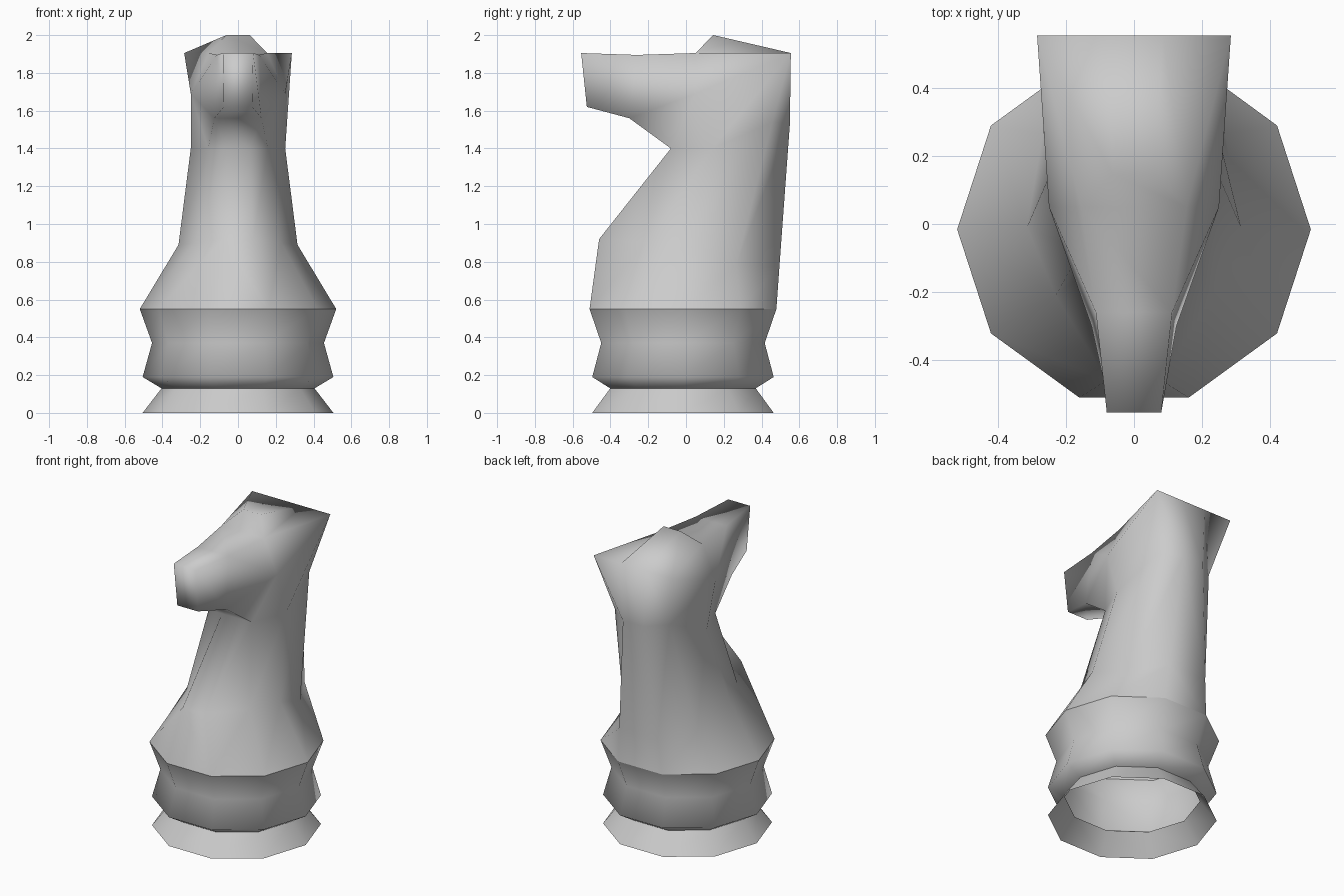
import bpy, bmesh, math

if "Cube" in bpy.data.objects:
    bpy.data.objects.remove(bpy.data.objects["Cube"])

SIDES = 10
CENTRE_Y = -0.016

grey = bpy.data.materials.new("plain_grey")
grey.use_nodes = True
grey.diffuse_color = (0.6, 0.6, 0.6, 1)
grey.node_tree.nodes["Principled BSDF"].inputs["Base Color"].default_value = (0.6, 0.6, 0.6, 1)


def finish(name, bm):
    """Turn a bmesh into a smooth shaded object."""
    for face in bm.faces:
        face.smooth = True
    mesh = bpy.data.meshes.new(name)
    bm.to_mesh(mesh)
    bm.free()
    mesh.materials.append(grey)
    obj = bpy.data.objects.new(name, mesh)
    bpy.context.collection.objects.link(obj)
    return obj


def turned(name, profile):
    """Open ten-sided turning from (radius, height) pairs, bottom to top."""
    bm = bmesh.new()
    rings = []
    for radius, z in profile:
        angles = [math.tau * i / SIDES for i in range(SIDES)]
        rings.append([bm.verts.new((radius * math.cos(a), CENTRE_Y + radius * math.sin(a), z))
                      for a in angles])
    for low, high in zip(rings, rings[1:]):
        for i in range(SIDES):
            j = (i + 1) % SIDES
            bm.faces.new((low[i], low[j], high[j], high[i]))
    return finish(name, bm)


# Turned base, hollow underneath
turned("foot", [(0.505, 0), (0.405, 0.13)])
turned("collar", [(0.405, 0.13), (0.505, 0.19), (0.455, 0.37), (0.52, 0.55)])

# Landmarks on the left half of the horse
points = {
    # chest ring, front to back
    "chest1": (0.08, -0.46, 0.92), "chest2": (0.23, -0.21, 0.9), "chest3": (0.315, -0.01, 0.89),
    "chest4": (0.268, 0.265, 0.78), "chest5": (0.14, 0.495, 0.78),
    # throat ring, front to nape
    "neck1": (0.06, -0.08, 1.4), "neck2": (0.158, -0.08, 1.4), "neck3": (0.25, 0.14, 1.4),
    "neck4": (0.2, 0.457, 1.54), "neck5": (0.075, 0.55, 1.53),
    # muzzle and face
    "jaw": (0.125, -0.3, 1.56), "chin": (0.075, -0.525, 1.62), "nose": (0.08, -0.555, 1.905),
    "snout": (0.112, -0.26, 1.895), "cheek": (0.25, 0.05, 1.69), "brow": (0.155, 0.05, 1.905),
    # raised crest sloping back to the flared mane
    "crest": (0.062, 0.145, 2), "tuft": (0.085, 0.555, 1.905), "mane": (0.285, 0.555, 1.905),
}
# Shoulder ring matches the top of the collar
for i in range(5):
    a = math.radians(-72 + 36 * i)
    points["base%d" % (i + 1)] = (0.52 * math.cos(a), CENTRE_Y + 0.52 * math.sin(a), 0.55)

# Faces of one half, then the strip that crosses the middle
half_faces = ["cheek mane brow", "brow mane tuft crest", "mane neck4 neck5 tuft",
              "mane cheek neck3 neck4", "snout cheek brow", "nose chin jaw snout",
              "snout jaw cheek", "jaw neck1 neck2", "jaw neck2 cheek", "cheek neck2 neck3"]
for low, high in (("base", "chest"), ("chest", "neck")):
    for i in range(1, 5):
        half_faces.append(f"{low}{i} {low}{i + 1} {high}{i + 1} {high}{i}")
middle = "base1 chest1 neck1 jaw chin nose snout brow crest tuft neck5 chest5 base5".split()

bm = bmesh.new()
left = {k: bm.verts.new(p) for k, p in points.items()}
right = {k: bm.verts.new((-x, y, z)) for k, (x, y, z) in points.items()}
for names in half_faces:
    keys = names.split()
    bm.faces.new([left[k] for k in keys])
    bm.faces.new([right[k] for k in reversed(keys)])
for a, b in zip(middle, middle[1:]):
    bm.faces.new((left[a], left[b], right[b], right[a]))
bmesh.ops.recalc_face_normals(bm, faces=bm.faces)
finish("horse_head_and_neck", bm)
